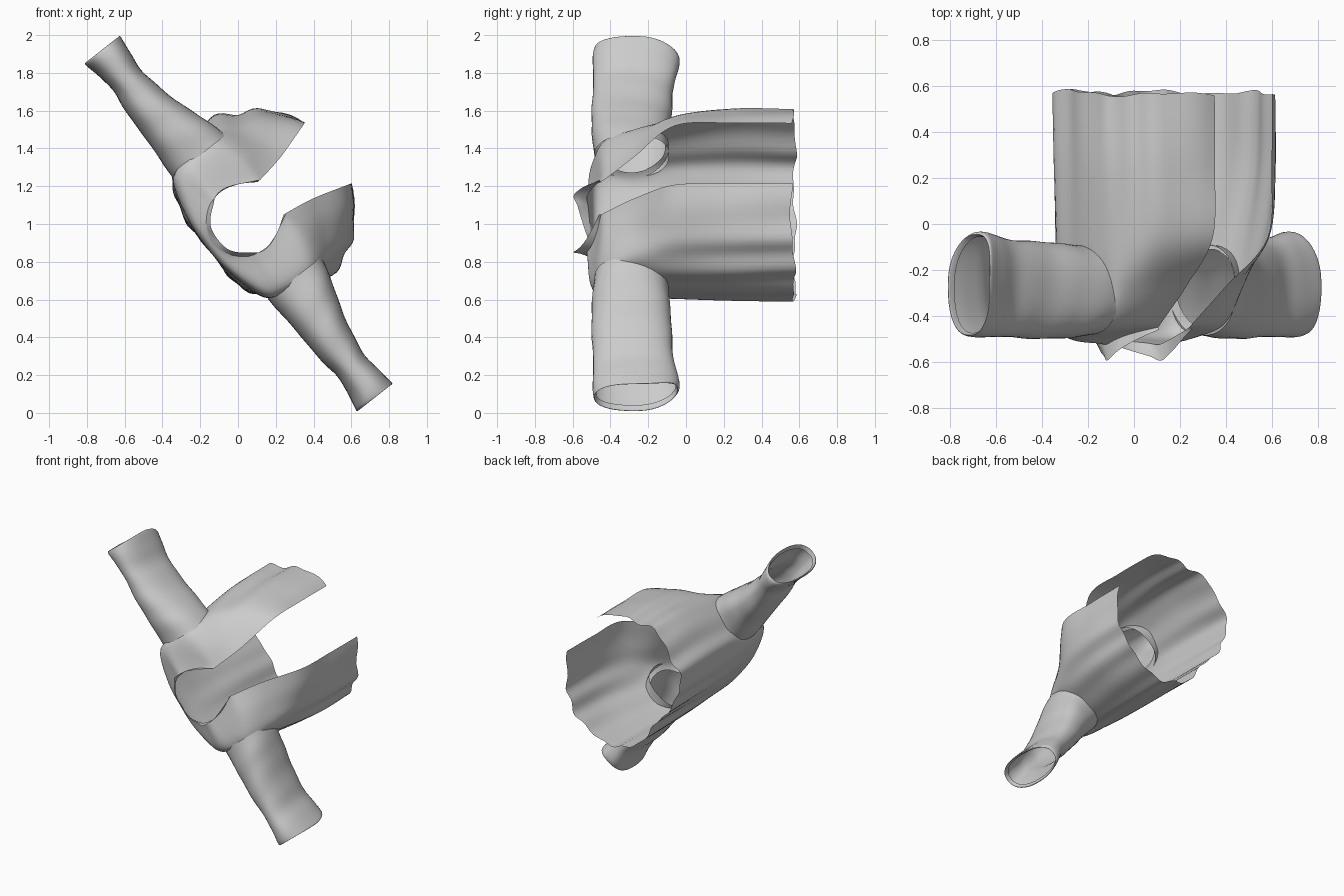
import bpy, bmesh, math
from mathutils import Vector

if "Cube" in bpy.data.objects:
    bpy.data.objects.remove(bpy.data.objects["Cube"])

# jacket lies with its neck towards -y; u runs along the arms, v towards the open front
def world(u, v, y):
    return Vector((0.617 * u + 0.787 * v, y, 1 - 0.787 * u + 0.617 * v))


def spline(pts, n):
    """Catmull-Rom through pts with n steps per span."""
    pts = [Vector(p) for p in pts]
    ext = [2 * pts[0] - pts[1]] + pts + [2 * pts[-1] - pts[-2]]
    out = []
    for i in range(len(pts) - 1):
        a, b, c, d = ext[i:i + 4]
        for k in range(n):
            t = k / n
            out.append(0.5 * (2 * b + (c - a) * t + (2 * a - 5 * b + 4 * c - d) * t * t
                              + (3 * b - a - 3 * c + d) * t ** 3))
    return out + [pts[-1]]


def hole_radius(p):
    """Relative distance from the armhole centre; below 1 is inside the hole."""
    return math.hypot((p.z + .285) / .175, (p.y - .055) / .145) if abs(p.x) > .39 else 9


def loft(name, rows, closed=False, armholes=False):
    bm = bmesh.new()
    local = {}
    grid = [[bm.verts.new(world(*p)) for p in r] for r in rows]
    for g, r in zip(grid, rows):
        local.update(zip(g, r))
    n = len(rows[0])
    for i in range(len(rows) - 1):
        for j in range(n if closed else n - 1):
            k = (j + 1) % n
            mid = (rows[i][j] + rows[i + 1][k]) / 2
            if not (armholes and hole_radius(mid) < 1):
                bm.faces.new((grid[i][j], grid[i][k], grid[i + 1][k], grid[i + 1][j]))
    # round off the rims of the armholes
    if armholes:
        for v, p in local.items():
            r = hole_radius(p)
            if v.link_faces and v.is_boundary and r < 1.6:
                v.co = world(p.x, .055 + (p.y - .055) / r, -.285 + (p.z + .285) / r)
    bmesh.ops.delete(bm, geom=[v for v in bm.verts if not v.link_faces], context='VERTS')
    bmesh.ops.recalc_face_normals(bm, faces=bm.faces)
    me = bpy.data.meshes.new(name)
    bm.to_mesh(me)
    bm.free()
    me.polygons.foreach_set("use_smooth", [True] * len(me.polygons))
    ob = bpy.data.objects.new(name, me)
    bpy.context.collection.objects.link(ob)
    return ob


def section(half, ys):
    """Half profile (back centre to front edge) mirrored; ys = height at back, side, front."""
    pts = []
    for i, (u, v) in enumerate(half):
        t = i / 8
        y = ys[0] + (ys[1] - ys[0]) * t * 2 if t < .5 else ys[1] + (ys[2] - ys[1]) * (t * 2 - 1)
        pts.append((u, v, y))
    return spline([(-u, v, y) for u, v, y in pts[:0:-1]] + pts, 6)


# body sections, hem to neck
hem = [(0, -.20), (.15, -.205), (.3, -.185), (.42, -.11), (.49, .02), (.53, .2), (.47, .34), (.4, .48), (.2, .6)]
chest = [(0, -.21), (.15, -.205), (.3, -.18), (.41, -.11), (.465, 0), (.49, .16), (.45, .31), (.37, .45), (.195, .585)]
arm = [(0, -.21), (.15, -.2), (.3, -.17), (.4, -.12), (.43, 0), (.45, .14), (.43, .26), (.3, .34), (.14, .4)]
yoke = [(0, -.2), (.15, -.19), (.3, -.15), (.39, -.1), (.42, -.02), (.43, .08), (.4, .17), (.27, .235), (.115, .26)]
neck = [(0, -.16), (.08, -.145), (.13, -.11), (.17, -.06), (.185, -.01), (.19, .04), (.18, .09), (.155, .15), (.11, .22)]
rim = [(0, -.135), (.07, -.125), (.12, -.09), (.16, -.04), (.19, .0), (.195, .05), (.18, .1), (.15, .16), (.115, .23)]
stations = [section(hem, (.575, .575, .56)), section(hem, (.25, .25, .25)), section(chest, (-.06, -.08, -.06)),
            section(arm, (-.28, -.28, -.27)), section(yoke, (-.45, -.485, -.41)),
            section(neck, (-.50, -.525, -.45))]
cols = [spline(c, 8) for c in zip(*stations)]
body = [list(r) for r in zip(*cols)]

# soft folds running from hem to chest, and a slightly uneven hem
for i, row in enumerate(body):
    w = max(0, 1 - i / 28)
    for j, p in enumerate(row):
        f = 1 + w * (.022 * math.sin(j * .46 + .6 + i * .02) + .017 * math.sin(j * .95 + i * .06))
        p.x *= f
        p.y = .15 + (p.y - .15) * f
        if i == 0:
            p.z += .009 * math.sin(j * .33) + .005 * math.sin(j * .8)

loft("jacket_body", body, armholes=True)

# standing collar
a, b = stations[-1], section(rim, (-.52, -.595, -.46))
loft("collar", [[p.lerp(q, k / 3) for p, q in zip(a, b)] for k in range(4)])

# sleeves: u, v low, v high, y top, y bottom
RINGS = [(.41, -.12, .24, -.485, -.09), (.52, -.115, .212, -.495, -.09), (.63, -.107, .175, -.5, -.08),
         (.74, -.105, .14, -.5, -.075), (.86, -.098, .115, -.495, -.07), (.96, -.085, .1, -.49, -.06),
         (1.06, -.095, .11, -.495, -.04), (1.15, -.115, .122, -.49, -.035), (1.17, -.11, .118, -.485, -.045),
         (1.14, -.1, .105, -.475, -.055)]
path = list(zip(spline([r[:3] for r in RINGS], 5), spline([(r[0],) + r[3:] for r in RINGS], 5)))
for side, label in ((-1, "upper"), (1, "lower")):
    rows = []
    for i, (p, q) in enumerate(path):
        ring = []
        for j in range(40):
            t = math.tau * j / 40
            c, s = math.cos(t), math.sin(t)
            c, s = math.copysign(abs(c) ** .85, c), math.copysign(abs(s) ** .85, s)
            k = 1 + .008 * math.sin(i * .7 + 2 * t)
            tilt = .05 * max(0, s) ** 2 * max(0, (p.x - .95) / .2)  # cuff cut back underneath
            ring.append(Vector((side * (p.x - tilt), (p.y + p.z) / 2 + (p.z - p.y) / 2 * c * k,
                                (q.y + q.z) / 2 + (q.z - q.y) / 2 * s * k)))
        rows.append(ring)
    loft(label + "_sleeve", rows, closed=True)
